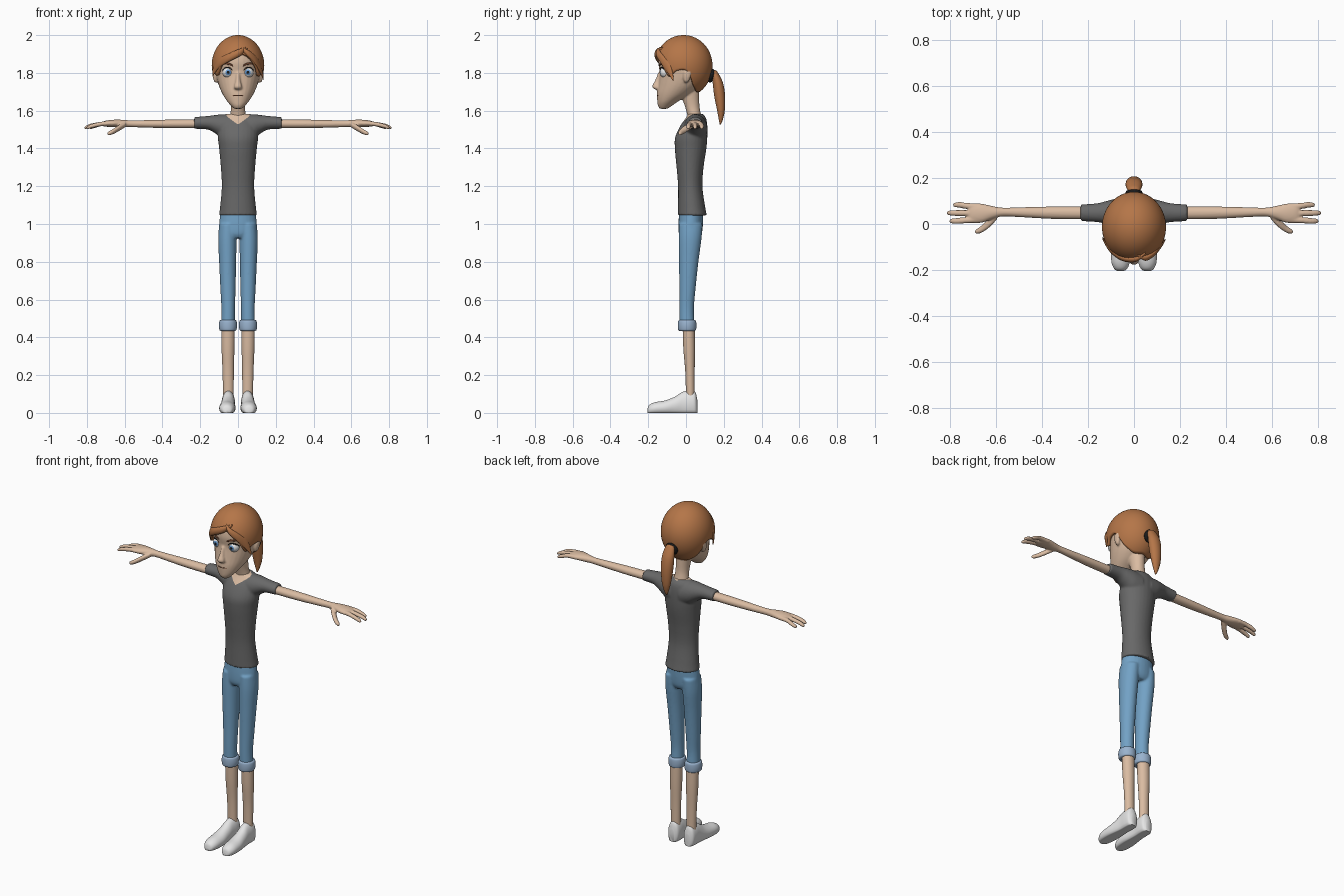
import bpy, bmesh, math
from mathutils import Vector, Matrix

def material(name, r, g, b):
    m = bpy.data.materials.new(name)
    m.diffuse_color = (r, g, b, 1)
    return m

SKIN = material("skin", 0.70, 0.50, 0.36)
HAIR = material("hair_copper", 0.46, 0.18, 0.065)
BROW = material("dark_brown", 0.16, 0.06, 0.03)
BLACK = material("black", 0.01, 0.01, 0.01)
EYE = material("eye_white", 0.85, 0.85, 0.85)
IRIS = material("iris_blue", 0.12, 0.30, 0.60)
SHIRT = material("shirt_grey", 0.14, 0.14, 0.14)
JEANS = material("denim_blue", 0.17, 0.36, 0.56)
CUFF = material("cuff_pale_blue", 0.32, 0.45, 0.62)
SHOE = material("shoe_white", 0.78, 0.78, 0.78)

def finish(bm, name, *mats):
    bmesh.ops.recalc_face_normals(bm, faces=bm.faces)
    me = bpy.data.meshes.new(name)
    bm.to_mesh(me)
    bm.free()
    for m in mats:
        me.materials.append(m)
    ob = bpy.data.objects.new(name, me)
    bpy.context.collection.objects.link(ob)
    return ob

def spline(pts, t):
    """Catmull-Rom through tuples of numbers, t in 0..len-1"""
    i = min(int(t), len(pts) - 2)
    u = t - i
    p0, p1, p2, p3 = (pts[max(0, min(len(pts) - 1, k))] for k in range(i - 1, i + 3))
    return [0.5 * (2*b + (c - a)*u + (2*a - 5*b + 4*c - d)*u*u + (3*b - a - 3*c + d)*u**3)
            for a, b, c, d in zip(p0, p1, p2, p3)]

def loft(name, mat, axis, stations, mirror=False, ground=False, seg=28, sub=5):
    """Smooth skin over elliptic rings (x, y, z, radius a, radius b) across an axis"""
    bm = bmesh.new()
    for s in ((1, -1) if mirror else (1,)):
        rings = []
        for k in range((len(stations) - 1) * sub + 1):
            x, y, z, a, b = spline(stations, k / sub)
            ring = []
            for j in range(seg):
                c, d = (a * math.cos(j * math.tau / seg), b * math.sin(j * math.tau / seg))
                dx, dy, dz = {'x': (0, c, d), 'y': (c, 0, d), 'z': (c, d, 0)}[axis]
                h = max(0, z + dz) if ground else z + dz
                ring.append(bm.verts.new((s * (x + dx), y + dy, h)))
            rings.append(ring)
        for r, q in zip(rings, rings[1:]):
            for j in range(seg):
                bm.faces.new((r[j], r[(j + 1) % seg], q[(j + 1) % seg], q[j]))
        bm.faces.new(rings[0])
        bm.faces.new(rings[-1])
    return finish(bm, name, mat)

def column(name, mat, rows, mirror=False):
    """Vertical loft from rows of (z, centre x, half width, front y, back y)"""
    return loft(name, mat, 'z', [(cx, (f + b) / 2, z, w, (b - f) / 2)
                                 for z, cx, w, f, b in rows], mirror)

def fuse(name, parts, voxel, smooth=4):
    """Merge overlapping volumes into one smooth skin"""
    bpy.ops.object.select_all(action='DESELECT')
    for p in parts:
        p.select_set(True)
    ob = parts[0]
    bpy.context.view_layer.objects.active = ob
    bpy.ops.object.join()
    ob.name = name
    m = ob.modifiers.new("remesh", 'REMESH')
    m.mode, m.voxel_size = 'VOXEL', voxel
    m = ob.modifiers.new("smooth", 'SMOOTH')
    m.factor, m.iterations = 0.5, smooth
    bpy.ops.object.convert(target='MESH')
    return ob

# head with neck, nose and ears
skull = column("skull", SKIN, [
    (1.610, 0, .020, -.138, -.100), (1.625, 0, .036, -.148, -.075), (1.65, 0, .058, -.152, -.04),
    (1.69, 0, .083, -.154, .03), (1.74, 0, .104, -.147, .085), (1.80, 0, .117, -.140, .11),
    (1.86, 0, .120, -.147, .12), (1.92, 0, .107, -.134, .105), (1.96, 0, .075, -.10, .07),
    (1.975, 0, .03, -.04, .02)])
neck = column("neck", SKIN, [
    (1.49, 0, .045, .01, .09), (1.56, 0, .043, .01, .083), (1.62, 0, .037, -.005, .072),
    (1.68, 0, .040, -.025, .07), (1.74, 0, .045, -.03, .07)])
nose = loft("nose", SKIN, 'z', [
    (0, -.150, 1.712, .010, .010), (0, -.156, 1.718, .021, .018), (0, -.157, 1.732, .020, .021),
    (0, -.146, 1.76, .013, .018), (0, -.138, 1.80, .010, .010)])
ears = loft("ears", SKIN, 'z', [
    (.113, .000, 1.748, .006, .006), (.117, .002, 1.757, .011, .013), (.122, .006, 1.785, .012, .022),
    (.124, .010, 1.810, .011, .020), (.122, .010, 1.822, .005, .008)], True)
fuse("head", [skull, neck, nose, ears], .0055)

# eyes: white ball, iris and pupil chosen by angle from straight ahead
bm = bmesh.new()
for s in (1, -1):
    bmesh.ops.create_uvsphere(bm, u_segments=28, v_segments=24, radius=.030,
                              matrix=Matrix.Translation((.052 * s, -.109, 1.803))
                              @ Matrix.Rotation(math.pi / 2, 4, 'X'))
for f in bm.faces:
    c = f.calc_center_median()
    centre = Vector((math.copysign(.052, c.x), -.109, 1.803))
    tilt = (c - centre).angle(Vector((0, -1, 0)))
    f.material_index = 2 if tilt < math.radians(15) else 1 if tilt < math.radians(30) else 0
finish(bm, "eyes", EYE, IRIS, BLACK)

# brows, lashes and mouth line
loft("eyebrows", BROW, 'x', [(.026, -.141, 1.838, .003, .004), (.05, -.135, 1.848, .004, .006),
     (.075, -.118, 1.848, .004, .005), (.09, -.100, 1.838, .002, .002)], True, seg=10)
loft("eyelashes", BLACK, 'x', [(.028, -.135, 1.812, .002, .002), (.04, -.134, 1.825, .004, .003),
     (.06, -.129, 1.829, .004, .003), (.075, -.115, 1.821, .004, .003),
     (.085, -.102, 1.809, .002, .002)], True, seg=10)
loft("mouth", BROW, 'x', [(-.032, -.144, 1.682, .002, .001), (-.015, -.151, 1.680, .003, .003),
     (.015, -.151, 1.680, .003, .003), (.032, -.144, 1.682, .002, .001)], seg=10)

# hair cap: ellipsoid drawn from the crown down to a hairline set by azimuth (0 = front)
HAIRLINE = [(-180, 1.70), (-140, 1.70), (-115, 1.735), (-97, 1.81), (-75, 1.81), (-58, 1.785),
            (-40, 1.84), (-20, 1.87), (0, 1.89), (12, 1.90), (30, 1.875), (46, 1.825), (58, 1.78),
            (75, 1.81), (97, 1.81), (115, 1.735), (140, 1.70), (180, 1.70)]

def hairline(az):
    for i, ((a, z), (b, w)) in enumerate(zip(HAIRLINE, HAIRLINE[1:])):
        if az <= b:
            return spline(HAIRLINE, i + (az - a) / (b - a))[1]

bm = bmesh.new()
N, ROWS = 96, 24
crown = bm.verts.new((0, -.013, 2.0))
cols = []
for j in range(N):
    az = -180 + 360 * j / N
    d = hairline(az) - 1.84
    end = math.acos(d / (.16 if d > 0 else .17))
    col = [crown]
    for k in range(1, ROWS + 1):
        p = end * k / ROWS
        col.append(bm.verts.new((.139 * math.sin(p) * math.sin(math.radians(az)),
                                 -.013 - .153 * math.sin(p) * math.cos(math.radians(az)),
                                 1.84 + (.16 if p < math.pi / 2 else .17) * math.cos(p))))
    cols.append(col)
for j in range(N):
    a, b = cols[j], cols[(j + 1) % N]
    bm.faces.new((crown, a[1], b[1]))
    for k in range(1, ROWS):
        bm.faces.new((a[k], a[k + 1], b[k + 1], b[k]))
cap = finish(bm, "hair_cap", HAIR)
m = cap.modifiers.new("thickness", 'SOLIDIFY')
m.thickness, m.offset = .014, -1

# swept fringe locks, ponytail and band
loft("fringe_left", HAIR, 'x', [(.05, -.125, 1.93, .006, .008), (.01, -.150, 1.908, .014, .020),
     (-.05, -.147, 1.880, .014, .022), (-.10, -.114, 1.850, .013, .024),
     (-.132, -.070, 1.805, .008, .022), (-.136, -.06, 1.775, .003, .006)])
loft("fringe_right", HAIR, 'x', [(.015, -.135, 1.93, .006, .008), (.05, -.147, 1.905, .013, .018),
     (.09, -.125, 1.870, .013, .024), (.118, -.092, 1.825, .011, .028),
     (.132, -.074, 1.785, .006, .018), (.136, -.068, 1.762, .003, .005)])
loft("ponytail", HAIR, 'z', [(0, .148, 1.815, .008, .008), (0, .150, 1.803, .026, .018),
     (0, .168, 1.75, .036, .027), (0, .178, 1.68, .035, .029), (0, .185, 1.60, .026, .020),
     (0, .184, 1.55, .012, .010), (0, .181, 1.528, .003, .003)])
bpy.ops.mesh.primitive_torus_add(location=(0, .134, 1.785), rotation=(math.radians(75), 0, 0),
                                 major_radius=.025, minor_radius=.012)
bpy.context.object.name = "hair_band"
bpy.context.object.data.materials.append(BLACK)

# shirt: torso fused with sleeves, then the open neckline cut in
torso = column("torso", SHIRT, [
    (1.045, 0, .101, -.043, .110), (1.10, 0, .094, -.042, .100), (1.20, 0, .086, -.042, .087),
    (1.30, 0, .091, -.050, .093), (1.40, 0, .100, -.059, .108), (1.46, 0, .107, -.057, .113),
    (1.52, 0, .104, -.030, .113), (1.56, 0, .085, -.002, .106), (1.583, 0, .06, .012, .09)])
sleeves = loft("sleeves", SHIRT, 'x', [
    (.03, .05, 1.505, .065, .075), (.08, .05, 1.515, .060, .066), (.12, .05, 1.528, .050, .049),
    (.16, .049, 1.536, .041, .036), (.232, .049, 1.535, .036, .031)], True)
shirt = fuse("shirt", [torso, sleeves], .006)
shirt.data.materials.clear()
for m in (SHIRT, SKIN):
    shirt.data.materials.append(m)
bm = bmesh.new()
bm.from_mesh(shirt.data)
for s in (1, -1):
    bmesh.ops.bisect_plane(bm, geom=bm.verts[:] + bm.edges[:] + bm.faces[:],
                           plane_co=(0, -.02, 1.53), plane_no=(-.4 * s, -.45, 1))
for f in bm.faces:
    c = f.calc_center_median()
    f.material_index = int(c.z - .45 * c.y - .4 * abs(c.x) > 1.539 and c.z > 1.5)
bm.to_mesh(shirt.data)
bm.free()

# arms with palm, three fingers and thumb
arm = loft("arm", SKIN, 'x', [
    (.19, .048, 1.531, .028, .024), (.35, .049, 1.530, .027, .023), (.48, .051, 1.530, .022, .020),
    (.57, .052, 1.531, .019, .018), (.615, .050, 1.532, .028, .020), (.66, .047, 1.533, .041, .019),
    (.70, .047, 1.531, .043, .016), (.72, .047, 1.529, .036, .010)], True)
parts = [arm]
for y0, y1, tip in ((.078, .083, .785), (.047, .048, .812), (.017, .013, .80)):
    parts.append(loft("finger", SKIN, 'x', [
        (.67, y0, 1.532, .012, .012), (.72, y0, 1.530, .013, .012),
        (tip - .03, y1, 1.520, .0125, .011), (tip - .006, y1, 1.511, .010, .009),
        (tip + .002, y1, 1.509, .004, .004)], True, seg=16))
parts.append(loft("thumb", SKIN, 'x', [
    (.595, .035, 1.527, .015, .013), (.63, .004, 1.508, .020, .016), (.662, -.022, 1.489, .016, .014),
    (.684, -.032, 1.480, .010, .011), (.692, -.034, 1.478, .004, .005)], True, seg=16))
fuse("arms", parts, .0045, 3)

# cropped jeans: hips fused with two legs
hips = column("hips", JEANS, [
    (1.07, 0, .092, -.036, .092), (1.0, 0, .100, -.040, .090), (.95, 0, .100, -.038, .084),
    (.925, 0, .085, -.025, .070)])
legs = column("trouser_legs", JEANS, [
    (1.0, .053, .046, -.037, .088), (.92, .056, .049, -.039, .082), (.80, .055, .045, -.037, .066),
    (.65, .053, .040, -.035, .050), (.55, .052, .036, -.035, .042), (.46, .053, .037, -.034, .045)], True)
fuse("jeans", [hips, legs], .006)
column("trouser_cuffs", CUFF, [
    (.434, .053, .038, -.034, .045), (.440, .053, .045, -.041, .053), (.463, .053, .048, -.043, .055),
    (.486, .053, .045, -.041, .053), (.492, .053, .038, -.034, .045)], True)

# shins and shoes
column("shins", SKIN, [
    (.46, .053, .036, -.018, .046), (.34, .053, .034, -.014, .048), (.22, .052, .030, -.004, .046),
    (.09, .051, .028, .000, .046)], True)
loft("shoes", SHOE, 'y', [(cx, y, .4 * h, w, .6 * h) for y, cx, w, h in (
    (-.205, .058, .010, .016), (-.196, .058, .027, .040), (-.165, .058, .040, .056),
    (-.11, .056, .043, .066), (-.06, .054, .038, .085), (-.02, .052, .035, .110),
    (.02, .051, .036, .119), (.048, .051, .032, .112), (.060, .051, .016, .070))],
    True, True)

# smooth shading with crisp rims
bpy.ops.object.select_all(action='SELECT')
bpy.context.view_layer.objects.active = cap
bpy.ops.object.shade_smooth_by_angle(angle=math.radians(50))
